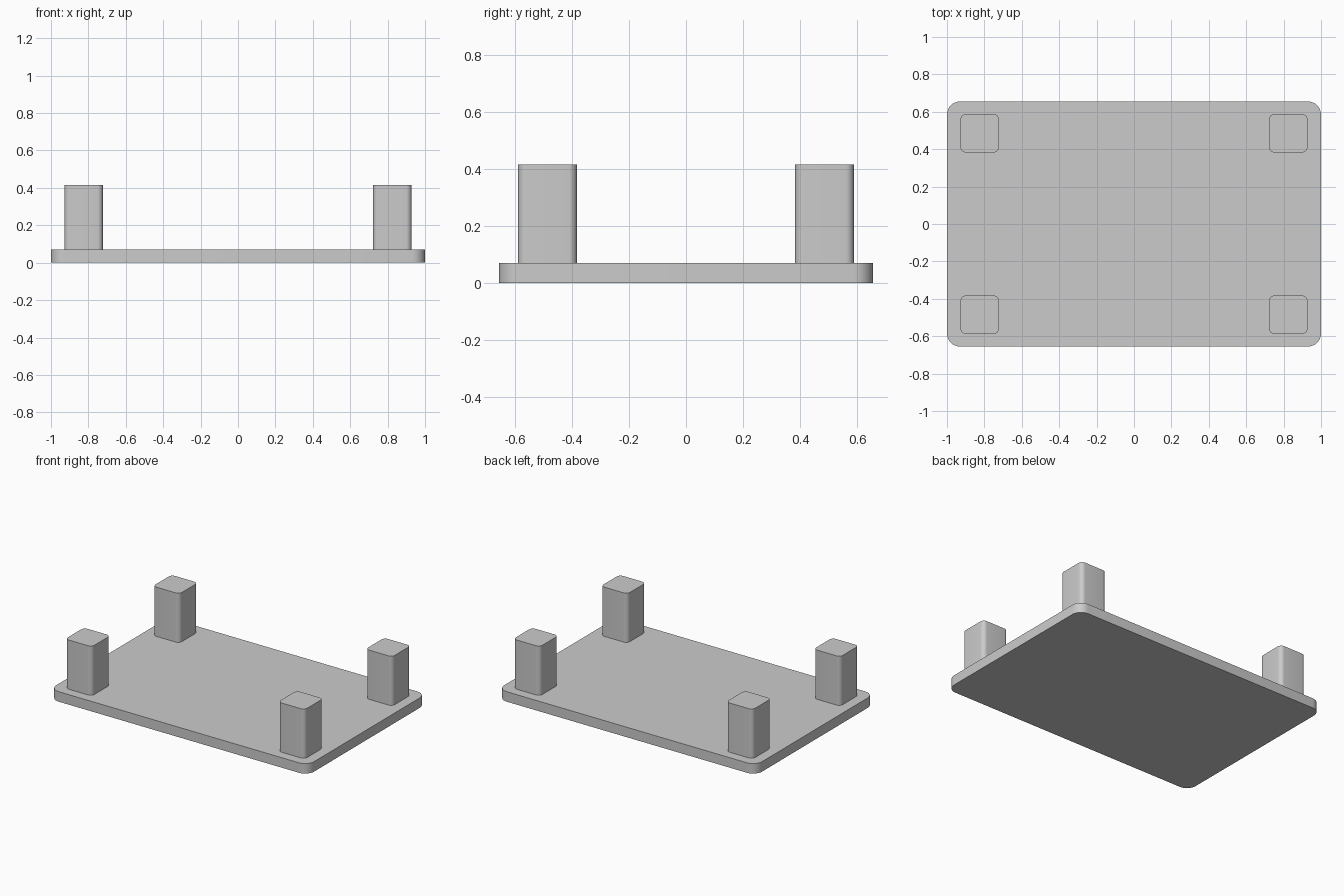
import bpy
import bmesh
from math import cos, sin, pi

cube = bpy.data.objects.get("Cube")
if cube:
    bpy.data.objects.remove(cube, do_unlink=True)

# Single grey finish
grey = bpy.data.materials.new("plain grey")
grey.use_nodes = True
colour = (0.6, 0.6, 0.6, 1)
grey.diffuse_color = colour
grey.node_tree.nodes["Principled BSDF"].inputs["Base Color"].default_value = colour


def rounded_block(name, centre, size, z_low, z_high, radius, steps=8):
    """Rounded rectangle outline extruded upward."""
    bm = bmesh.new()
    outline = []
    for quarter, (sx, sy) in enumerate([(1, 1), (-1, 1), (-1, -1), (1, -1)]):
        cx = centre[0] + sx * (size[0] / 2 - radius)
        cy = centre[1] + sy * (size[1] / 2 - radius)
        for i in range(steps + 1):
            a = (quarter + i / steps) * pi / 2
            outline.append(bm.verts.new((cx + radius * cos(a), cy + radius * sin(a), z_low)))
    base = bm.faces.new(outline)
    top = bmesh.ops.extrude_face_region(bm, geom=[base], use_keep_orig=True)
    verts = [g for g in top["geom"] if isinstance(g, bmesh.types.BMVert)]
    bmesh.ops.translate(bm, verts=verts, vec=(0, 0, z_high - z_low))
    bmesh.ops.recalc_face_normals(bm, faces=bm.faces)
    mesh = bpy.data.meshes.new(name)
    bm.to_mesh(mesh)
    bm.free()
    mesh.materials.append(grey)
    obj = bpy.data.objects.new(name, mesh)
    bpy.context.collection.objects.link(obj)
    bpy.ops.object.select_all(action="DESELECT")
    obj.select_set(True)
    bpy.context.view_layer.objects.active = obj
    bpy.ops.object.shade_smooth_by_angle()
    return obj


# Base plate
thickness = 0.07
rounded_block("base_plate", (0, 0), (2, 1.31), 0, thickness, 0.07)

# Four corner posts
for side, sx in (("left", 1), ("right", -1)):
    for end, sy in (("front", -1), ("back", 1)):
        rounded_block(f"{end}_{side}_post", (sx * 0.825, sy * 0.485),
                      (0.206, 0.206), thickness, 0.415, 0.03)
